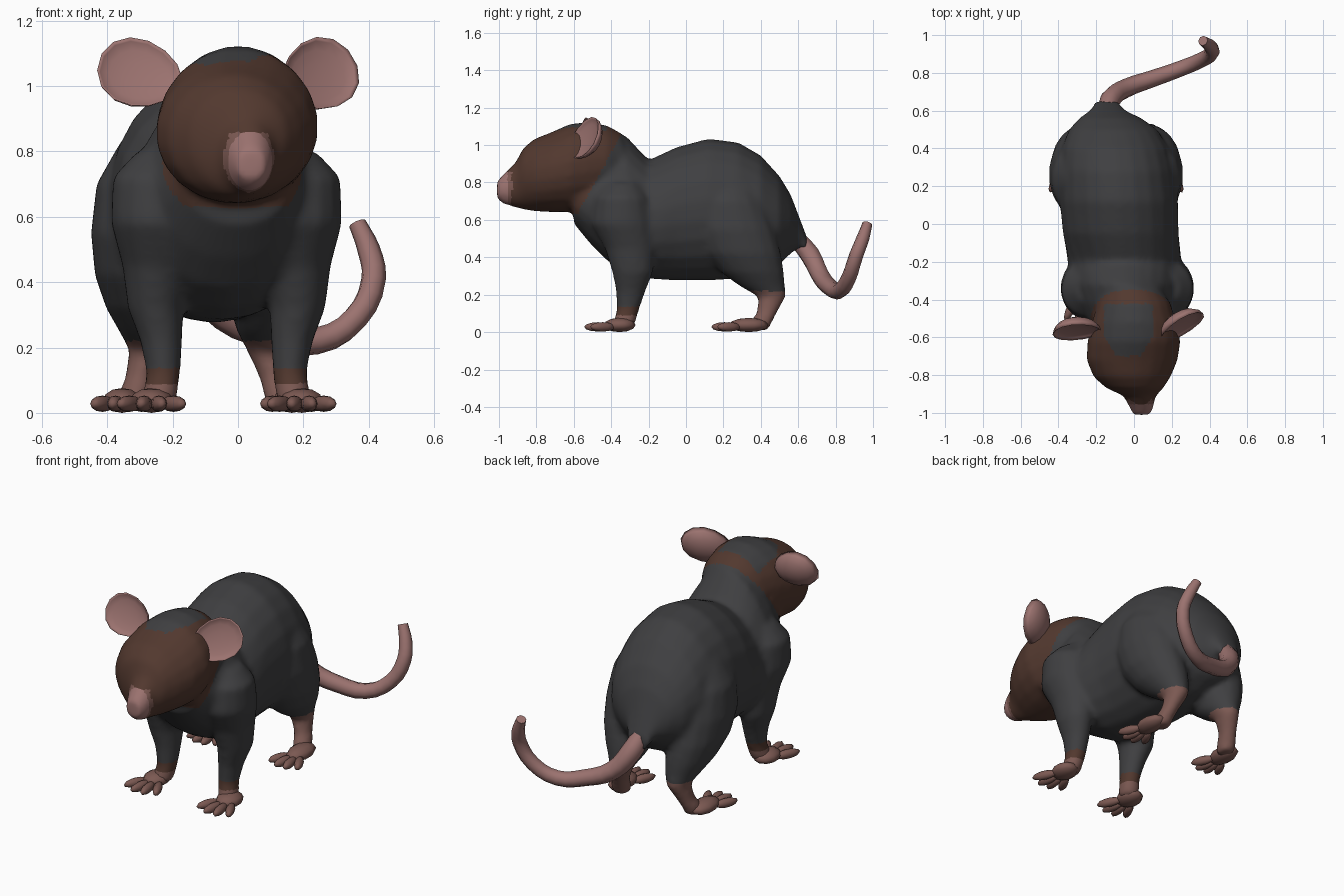
import bpy, bmesh, math
from mathutils import Matrix, Vector, Euler

if "Cube" in bpy.data.objects:
    bpy.data.objects.remove(bpy.data.objects["Cube"])


def material(name, rgb):
    m = bpy.data.materials.new(name)
    m.diffuse_color = (*rgb, 1)
    m.use_nodes = True
    m.node_tree.nodes["Principled BSDF"].inputs["Base Color"].default_value = m.diffuse_color
    return m


FUR = material("dark_fur", (0.05, 0.05, 0.053))
BROWN = material("brown_fur", (0.085, 0.04, 0.028))
PINK = material("pink_skin", (0.33, 0.17, 0.16))
PAW = material("paw_skin", (0.2, 0.1, 0.085))
MATS = [FUR, BROWN, PINK, PAW]


def colour(me, pick):
    """Smooth shading, and pick(face centre) chooses each face's material."""
    me.materials.clear()
    for m in MATS:
        me.materials.append(m)
    for f in me.polygons:
        f.material_index = MATS.index(pick(f.center))
        f.use_smooth = True


def finish(name, bm, pick):
    bmesh.ops.recalc_face_normals(bm, faces=bm.faces)
    me = bpy.data.meshes.new(name)
    bm.to_mesh(me)
    bm.free()
    colour(me, pick)
    ob = bpy.data.objects.new(name, me)
    bpy.context.collection.objects.link(ob)
    return ob


def loft(bm, rings, sides=20):
    """Skin between rings given as (centre, half axis u, half axis v, taper)."""
    loops = []
    for c, u, v, taper in rings:
        loop = []
        for i in range(sides):
            a = 2 * math.pi * (i + 0.5) / sides
            s = math.sin(a)
            loop.append(bm.verts.new(Vector(c) + Vector(u) * math.cos(a) * (1 - taper * s) + Vector(v) * s))
        loops.append(loop)
    faces = [bm.faces.new(loops[0]), bm.faces.new(loops[-1])]
    for p, q in zip(loops, loops[1:]):
        for i in range(sides):
            j = (i + 1) % sides
            faces.append(bm.faces.new((p[i], p[j], q[j], q[i])))
    bmesh.ops.recalc_face_normals(bm, faces=faces)


def along_y(rows):
    return [((x, y, (b + t) / 2), (rx, 0, 0), (0, 0, (t - b) / 2), k) for y, x, b, t, rx, k in rows]


def along_z(rows, flip):
    return [((flip(x), y, z), (rx, 0, 0), (0, ry, 0), 0) for z, x, y, rx, ry in rows]


body = bmesh.new()
# torso: y, x, bottom, top, half width, taper
loft(body, along_y([
    (-0.60, 0.0, 0.58, 0.92, 0.17, 0.1),
    (-0.51, -0.02, 0.47, 0.98, 0.22, 0.15),
    (-0.42, -0.03, 0.38, 1.05, 0.26, 0.25),
    (-0.32, -0.04, 0.32, 1.05, 0.29, 0.25),
    (-0.20, -0.05, 0.285, 0.92, 0.30, 0.1),
    (-0.05, -0.07, 0.275, 0.99, 0.308, 0),
    (0.12, -0.08, 0.275, 1.035, 0.315, 0),
    (0.28, -0.09, 0.285, 1.015, 0.305, 0),
    (0.40, -0.10, 0.31, 0.945, 0.285, 0),
    (0.50, -0.11, 0.36, 0.835, 0.235, 0),
    (0.56, -0.125, 0.42, 0.735, 0.165, 0),
    (0.60, -0.14, 0.45, 0.63, 0.095, 0),
    (0.65, -0.145, 0.40, 0.50, 0.062, 0)]), 22)

# head and snout, same columns
loft(body, along_y([
    (-1.01, 0.04, 0.71, 0.81, 0.045, 0),
    (-0.975, 0.04, 0.685, 0.845, 0.062, 0),
    (-0.91, 0.03, 0.665, 0.91, 0.085, 0),
    (-0.87, 0.005, 0.655, 0.985, 0.15, -0.1),
    (-0.81, -0.01, 0.645, 1.035, 0.205, 0),
    (-0.72, -0.01, 0.64, 1.07, 0.243, 0),
    (-0.62, 0.0, 0.64, 1.115, 0.248, 0),
    (-0.52, 0.0, 0.66, 1.125, 0.225, 0),
    (-0.42, 0.0, 0.70, 1.105, 0.195, 0),
    (-0.34, -0.01, 0.76, 1.06, 0.15, 0)]))

# legs, mirrored about the local body axis: z, x, y, half width, half depth
FRONT = [(0.80, 0.16, -0.34, 0.08, 0.09), (0.72, 0.17, -0.345, 0.145, 0.15),
         (0.58, 0.175, -0.34, 0.145, 0.17), (0.45, 0.18, -0.30, 0.105, 0.135),
         (0.32, 0.182, -0.285, 0.086, 0.11), (0.22, 0.165, -0.295, 0.065, 0.08),
         (0.12, 0.158, -0.31, 0.052, 0.06), (0.05, 0.17, -0.33, 0.055, 0.06),
         (0.02, 0.175, -0.34, 0.05, 0.055)]
HIND = [(0.83, 0.09, 0.23, 0.08, 0.11), (0.70, 0.11, 0.235, 0.135, 0.18),
        (0.55, 0.115, 0.26, 0.147, 0.215), (0.42, 0.11, 0.305, 0.14, 0.205),
        (0.32, 0.095, 0.355, 0.12, 0.17), (0.25, 0.085, 0.405, 0.09, 0.125),
        (0.19, 0.085, 0.46, 0.058, 0.075), (0.11, 0.11, 0.435, 0.046, 0.055),
        (0.05, 0.13, 0.40, 0.05, 0.06), (0.01, 0.13, 0.39, 0.045, 0.05)]


def flip_about(axis, s):
    return lambda x: axis + s * (x - axis)


for s in (1, -1):
    loft(body, along_z(FRONT, flip_about(-0.035, s)), 16)
    loft(body, along_z(HIND, flip_about(-0.095, s)), 16)


# coat pattern: pink nose, brown mask, dark crown, skin-coloured shins
def coat(c):
    if c.y < -0.955:
        return PINK
    if c.y < -0.93 and c.z < 0.86:
        return PAW
    if c.z > 0.63 and c.y < -0.35 - (1.05 - c.z) * 0.55:
        off = abs(c.x + 0.03)
        crown = c.z > 1.0 and -0.70 < c.y < -0.42 and off < min(0.13, 0.6 * (c.y + 0.74) + 0.04)
        return FUR if crown else BROWN
    if c.y > 0.2 and c.z < 0.22 or c.z < 0.09:
        return PAW
    if c.y < 0 and c.z < 0.14:
        return BROWN
    return FUR


# merge the volumes into one soft skin
body_ob = finish("body", body, lambda c: FUR)
mod = body_ob.modifiers.new("merge", 'REMESH')
mod.mode = 'VOXEL'
mod.voxel_size = 0.016
mod = body_ob.modifiers.new("soften", 'SMOOTH')
mod.factor = 0.5
mod.iterations = 8
bpy.context.view_layer.objects.active = body_ob
body_ob.select_set(True)
bpy.ops.object.convert(target='MESH')
body_ob.select_set(False)
colour(body_ob.data, coat)


# cupped ears: a flattened ball with its front half pushed inward
def ear(name, centre, size, roll, yaw):
    bm = bmesh.new()
    bmesh.ops.create_uvsphere(bm, u_segments=14, v_segments=8, radius=1,
                              matrix=Matrix.Rotation(math.pi / 2, 4, 'X'))
    side = 1 if centre[0] > 0 else -1
    for v in bm.verts:
        if v.co.y < -0.01:
            v.co.y *= -0.3
        v.co.z *= 1 + 0.15 * v.co.x * side
    rot = Euler((math.radians(-22), math.radians(roll), math.radians(yaw)), 'XYZ').to_matrix().to_4x4()
    bm.transform(Matrix.Translation(centre) @ rot @ Matrix.Diagonal((*size, 1)))
    finish(name, bm, lambda c: PINK)


ear("ear_left", (-0.30, -0.575, 1.04), (0.132, 0.08, 0.11), 15, 0)
ear("ear_right", (0.25, -0.55, 1.035), (0.142, 0.08, 0.112), -22, 38)


# paw: a pad and four splayed toes
def paw(name, flip, x, heel, ball, tip, width, splay):
    bm = bmesh.new()

    def blob(loc, size, turn=0):
        bmesh.ops.create_uvsphere(bm, u_segments=10, v_segments=6, radius=1,
                                  matrix=Matrix.Translation(loc) @ Matrix.Rotation(turn, 4, 'Z')
                                  @ Matrix.Diagonal((*size, 1)))
    blob((x, (heel + ball) / 2, 0.038), (width * 0.68, (heel - ball) / 2, 0.038))
    for i in (-1.5, -0.5, 0.5, 1.5):
        back = 0.025 if abs(i) > 1 else 0
        blob((x + i * splay, (ball + tip) / 2 + 0.015 + back, 0.028),
             (0.024, (ball - tip) / 2 + 0.03, 0.025), i * 0.3)
    for v in bm.verts:
        v.co.x = flip(v.co.x)
    finish(name, bm, lambda c: PAW)


for side, s in (("right", 1), ("left", -1)):
    paw("front_paw_" + side, flip_about(-0.035, s), 0.195, -0.27, -0.44, -0.53, 0.10, 0.045)
    paw("hind_paw_" + side, flip_about(-0.095, s), 0.165, 0.44, 0.23, 0.15, 0.09, 0.04)

# curled tail: x, y, z, radius
TAIL = [(-0.14, 0.61, 0.48, 0.05), (-0.12, 0.665, 0.41, 0.055), (-0.04, 0.72, 0.30, 0.05),
        (0.10, 0.77, 0.24, 0.045), (0.24, 0.82, 0.22, 0.042), (0.36, 0.87, 0.29, 0.04),
        (0.415, 0.91, 0.41, 0.038), (0.40, 0.945, 0.50, 0.035), (0.365, 0.97, 0.58, 0.027)]
curve = bpy.data.curves.new("tail", 'CURVE')
curve.dimensions = '3D'
curve.bevel_depth = 1
curve.bevel_resolution = 2
curve.resolution_u = 3
curve.use_fill_caps = True
spline = curve.splines.new('BEZIER')
spline.bezier_points.add(len(TAIL) - 1)
for p, (x, y, z, r) in zip(spline.bezier_points, TAIL):
    p.co = (x, y, z)
    p.radius = r
    p.handle_left_type = p.handle_right_type = 'AUTO'
curve.materials.append(PINK)
tail = bpy.data.objects.new("tail", curve)
bpy.context.collection.objects.link(tail)
bpy.context.view_layer.objects.active = tail
tail.select_set(True)
bpy.ops.object.convert(target='MESH')
